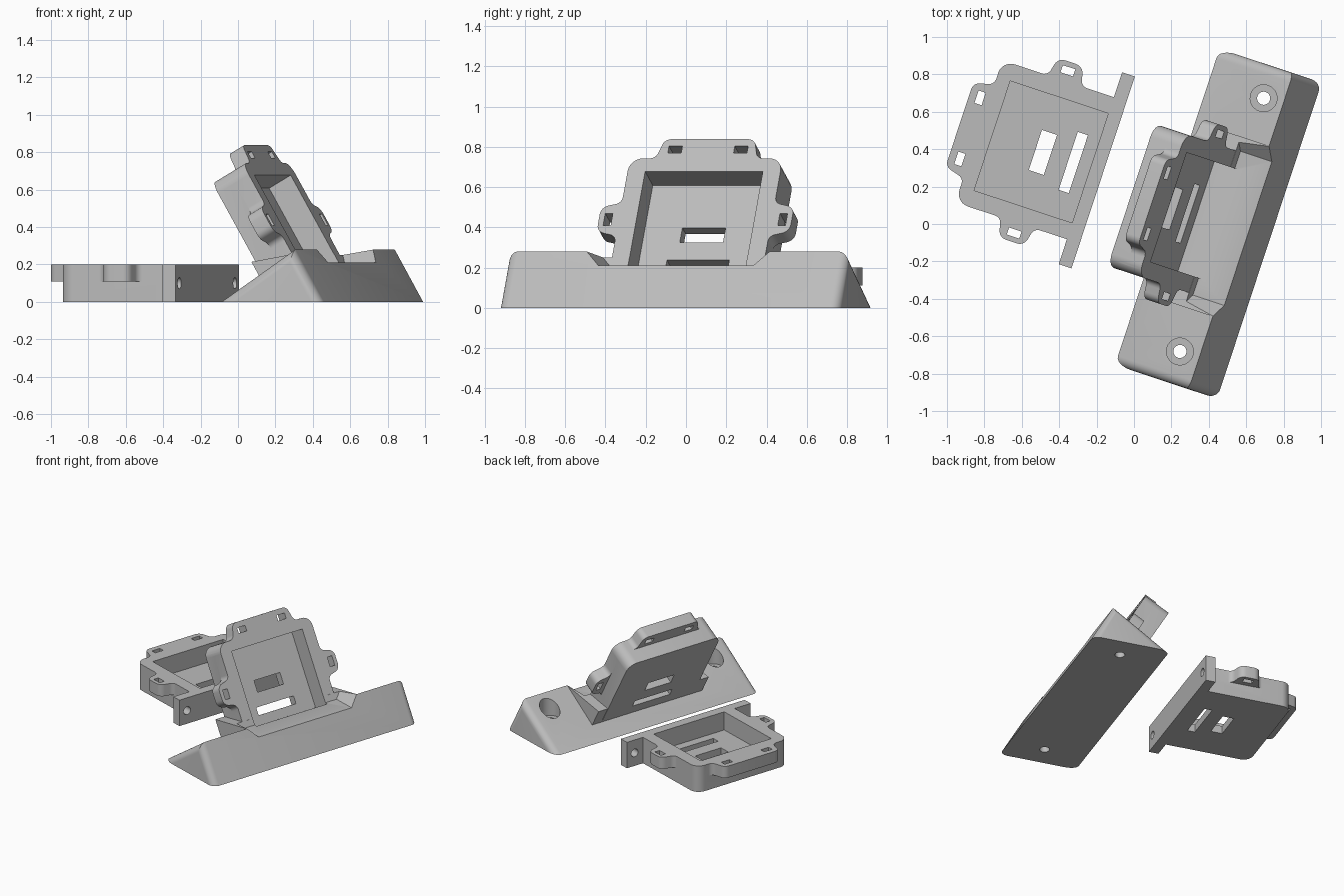
import bpy, bmesh, math
from mathutils import Matrix, Vector

if "Cube" in bpy.data.objects:
    bpy.data.objects.remove(bpy.data.objects["Cube"])

grey = bpy.data.materials.new("plain grey")
grey.diffuse_color = (0.5, 0.5, 0.5, 1)
grey.use_nodes = True
grey.node_tree.nodes["Principled BSDF"].inputs["Base Color"].default_value = grey.diffuse_color

TURN = Matrix.Rotation(math.radians(-18.3), 4, 'Z')


def make(name, bm, matrix=Matrix()):
    bmesh.ops.recalc_face_normals(bm, faces=bm.faces)
    bm.transform(matrix)
    mesh = bpy.data.meshes.new(name)
    bm.to_mesh(mesh)
    bm.free()
    mesh.materials.append(grey)
    ob = bpy.data.objects.new(name, mesh)
    bpy.context.collection.objects.link(ob)
    return ob


def hull(name, pts):
    bm = bmesh.new()
    for p in pts:
        bm.verts.new(p)
    bmesh.ops.convex_hull(bm, input=bm.verts[:])
    bmesh.ops.dissolve_limit(bm, angle_limit=0.01, verts=bm.verts[:], edges=bm.edges[:])
    return bm if name is None else make(name, bm)


def box(name, x0, x1, y0, y1, z0, z1, matrix=Matrix()):
    bm = bmesh.new()
    size = Matrix.Diagonal((x1 - x0, y1 - y0, z1 - z0, 1))
    centre = Matrix.Translation(((x0 + x1) / 2, (y0 + y1) / 2, (z0 + z1) / 2))
    bmesh.ops.create_cube(bm, size=1, matrix=centre @ size)
    return make(name, bm, matrix)


def cylinder(name, radius, depth, matrix):
    bm = bmesh.new()
    bmesh.ops.create_cone(bm, cap_ends=True, segments=32, radius1=radius, radius2=radius, depth=depth)
    return make(name, bm, matrix)


def rounded(corners):
    """Round each (x, y, radius) corner of a polygon."""
    out = []
    n = len(corners)
    for i, (x, y, r) in enumerate(corners):
        p = Vector((x, y))
        if r == 0:
            out.append(p)
            continue
        a = (Vector(corners[i - 1][:2]) - p).normalized()
        b = (Vector(corners[(i + 1) % n][:2]) - p).normalized()
        half = a.angle(b) / 2
        t = r / math.tan(half)
        c = p + (a + b).normalized() * (r / math.sin(half))
        s, e = p + a * t - c, p + b * t - c
        sweep = s.angle_signed(e)
        for k in range(7):
            ang = -sweep * k / 6
            out.append(c + Matrix.Rotation(ang, 2) @ s)
    return out


def prism(name, half_outline, z0, z1, matrix):
    mirrored = [(x, -y, r) for x, y, r in reversed(half_outline)]
    bm = bmesh.new()
    face = bm.faces.new([bm.verts.new((p.x, p.y, z0)) for p in rounded(half_outline + mirrored)])
    top = bmesh.ops.extrude_face_region(bm, geom=[face])["geom"]
    bmesh.ops.translate(bm, vec=(0, 0, z1 - z0), verts=[v for v in top if isinstance(v, bmesh.types.BMVert)])
    return make(name, bm, matrix)


def combine(target, others, operation):
    for o in others:
        m = target.modifiers.new("combine", 'BOOLEAN')
        m.operation, m.solver, m.object = operation, 'EXACT', o
        bpy.context.view_layer.objects.active = target
        bpy.ops.object.modifier_apply(modifier=m.name)
        bpy.data.objects.remove(o)


def finish(ob):
    ob.data.transform(TURN)
    bpy.ops.object.select_all(action='DESELECT')
    ob.select_set(True)
    bpy.context.view_layer.objects.active = ob
    bpy.ops.object.shade_smooth_by_angle(angle=math.radians(32))


BODY = [(0, .40, 0), (.63, .40, .07)]
PLATE = [(0, .40, 0), (.185, .40, .04), (.21, .505, .05), (.35, .505, .05), (.375, .40, .04),
         (.63, .40, .07), (.63, .265, .04), (.74, .235, .045)]


def tray_solids(m):
    return [prism("tray_body", BODY, -.2, -.0001, m), prism("tab_plate", PLATE, -.09, 0, m)]


def tray_cuts(m):
    cuts = [box("cavity", .003, .555, -.308, .308, -.14, .03, m),
            box("wide_slot", .227, .312, -.113, .113, -.3, -.1, m),
            box("long_slot", .07, .127, -.163, .163, -.3, -.1, m)]
    for s in (-1, 1):
        cuts.append(box("end_eyelet", .66, .70, s * .172 - .035, s * .172 + .035, -.15, .05, m))
        cuts.append(box("side_eyelet", .245, .315, s * .457 - .02, s * .457 + .02, -.15, .05, m))
    return cuts


# Frames: x runs up the tray, z points out of its open face
flat = Matrix.Translation((-.313, .21, .2)) @ Matrix(((-1, 0, 0, 0), (0, -1, 0, 0), (0, 0, 1, 0), (0, 0, 0, 1)))
c, s6 = .5, math.sqrt(3) / 2
tilt = Matrix.Translation((.425, .143, .197)) @ Matrix(((-c, 0, s6, 0), (0, -1, 0, 0), (s6, 0, c, 0), (0, 0, 0, 1)))

# Flat tray with its screw bar
tray, plate = tray_solids(flat)
tray.name = "flat_tray"
bar = box("screw_bar", -.315, -.243, -.33, .75, 0, .2)
combine(tray, [plate, bar], 'UNION')
cuts = tray_cuts(flat)
for s in (-1, 1):
    cuts.append(cylinder("bar_hole", .03, .3, Matrix.Translation((-.28, .21 + s * .473, .1)) @ Matrix.Rotation(math.pi / 2, 4, 'Y')))
combine(tray, cuts, 'DIFFERENCE')
finish(tray)

# Wedge base with rounded ends
VC, VH = .143, .89
bm = hull(None, [(u, VC + s * VH, z) for s in (-1, 1) for u, z in ((.14, 0), (.555, .28), (.715, 0))])
ends = [e for e in bm.edges
        if abs(e.verts[0].co.y - e.verts[1].co.y) < .01 and max(v.co.z for v in e.verts) > .1]
bmesh.ops.bevel(bm, geom=ends, offset=.05, segments=6, profile=.5, affect='EDGES')
base = make("stand_base", bm)

# Gusset and tilted tray fused to the base
gusset = hull("gusset", [(u, VC + s * .48, z) for s in (-1, 1)
                         for u, z in ((.187, .214), (.553, .279), (.553, .1), (.27, .07))])
body, plate = tray_solids(tilt)
combine(base, [gusset, body, plate], 'UNION')

# Notch in front of the tray, then tray openings and countersunk screw holes
notch = hull("notch", [(u, VC + s * h, z) for s in (-1, 1)
                       for u, h, z in ((.4185, .405, .21), (.8, .405, .21), (.361, .51, .31), (.8, .51, .31))])
cuts = [notch] + tray_cuts(tilt)
for s in (-1, 1):
    at = (.447, VC + s * .713)
    cuts.append(cylinder("screw_hole", .035, 1, Matrix.Translation((*at, 0))))
    cuts.append(cylinder("counterbore", .072, .4, Matrix.Translation((*at, .32))))
combine(base, cuts, 'DIFFERENCE')
finish(base)
